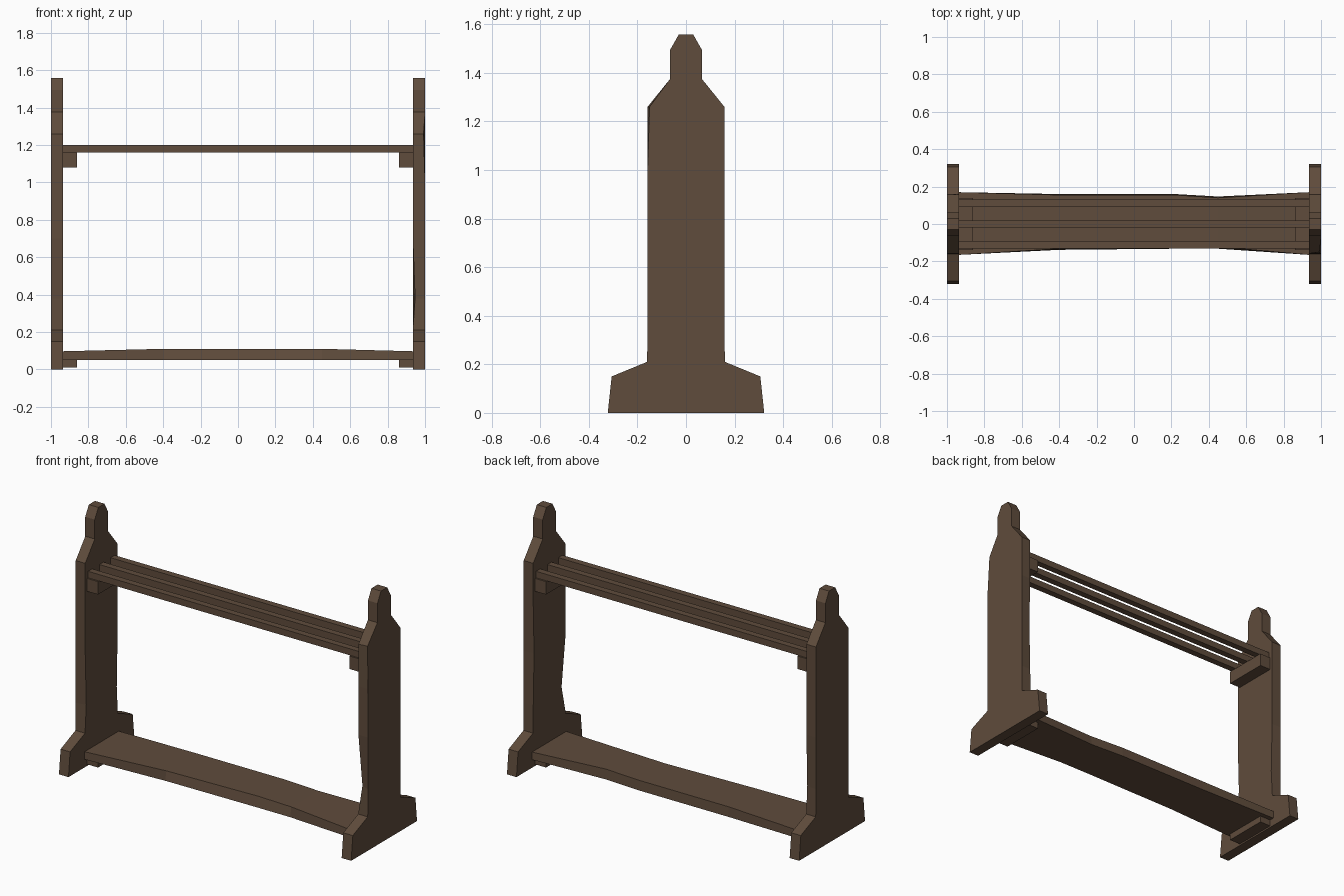
import bpy, bmesh

if "Cube" in bpy.data.objects:
    bpy.data.objects.remove(bpy.data.objects["Cube"])

wood = bpy.data.materials.new("dark_brown_wood")
wood.diffuse_color = (0.115, 0.072, 0.045, 1)
wood.use_nodes = True
wood.node_tree.nodes["Principled BSDF"].inputs["Base Color"].default_value = wood.diffuse_color


def finish(bm, name):
    bmesh.ops.recalc_face_normals(bm, faces=bm.faces)
    me = bpy.data.meshes.new(name)
    bm.to_mesh(me)
    bm.free()
    me.materials.append(wood)
    ob = bpy.data.objects.new(name, me)
    bpy.context.collection.objects.link(ob)
    return ob


def loft(name, sections):
    """Skin a run of matching closed sections and cap both ends."""
    bm = bmesh.new()
    rings = [[bm.verts.new(p) for p in s] for s in sections]
    n = len(rings[0])
    for a, b in zip(rings, rings[1:]):
        for i in range(n):
            j = (i + 1) % n
            bm.faces.new((a[i], a[j], b[j], b[i]))
    bm.faces.new(rings[0])
    bm.faces.new(rings[-1])
    return finish(bm, name)


def box(name, x0, x1, y0, y1, z0, z1):
    return loft(name, [[(x, y0, z0), (x, y1, z0), (x, y1, z1), (x, y0, z1)]
                       for x in (x0, x1)])


# Side panels: stepped foot, tall post, shoulders and a narrow finial
half = [(0.322, 0), (0.306, 0.15), (0.16, 0.21), (0.158, 0.38), (0.158, 0.7),
        (0.158, 1.0), (0.158, 1.26), (0.065, 1.375), (0.065, 1.495), (0.03, 1.557)]
profile = half + [(-y, z) for y, z in reversed(half)]


def panel(name, side, worn):
    inner = [[0.935 * side, y, z] for y, z in profile]
    outer = [[1.0 * side, y, z] for y, z in profile]
    for y, z, dx, dy, ring in worn:      # carved wear on the edges
        for v in ring and outer or inner:
            if abs(v[2] - z) < 0.01 and v[1] * y > 0:
                v[0] += dx * side
                v[1] += dy
    return loft(name, [inner, outer])


panel("right_side_panel", 1, [(-1, 0.38, 0.012, 0.022, 0), (-1, 1.26, -0.008, 0.008, 1),
                              (1, 0.7, 0, -0.008, 0)])
panel("left_side_panel", -1, [(-1, 0.38, 0, 0.01, 0), (1, 0.38, 0, -0.008, 0)])

# Upper rails
for i, y in enumerate((-0.11, 0.0, 0.11)):
    box(f"upper_rail_{i + 1}", -0.937, 0.937, y - 0.02, y + 0.02, 1.16, 1.20)

# Support blocks under the rails and the shelf
for side, s in (("left", -1), ("right", 1)):
    box(f"{side}_rail_support", s * 0.86, s * 0.937, -0.14, 0.14, 1.08, 1.16)
    box(f"{side}_shelf_support", s * 0.86, s * 0.937, -0.14, 0.14, 0.01, 0.052)

# Worn lower shelf: x, front bottom, front top, back bottom, back top, top height
stations = [(-0.937, -0.165, -0.165, 0.17, 0.17, 0.097),
            (-0.4, -0.138, -0.132, 0.16, 0.155, 0.11),
            (0.22, -0.132, -0.112, 0.16, 0.155, 0.11),
            (0.45, -0.132, -0.122, 0.147, 0.14, 0.11),
            (0.937, -0.165, -0.165, 0.17, 0.17, 0.097)]
loft("lower_shelf", [[(x, fb, 0.05), (x, bb, 0.05), (x, bt, zt), (x, ft, zt)]
                     for x, fb, ft, bb, bt, zt in stations])
